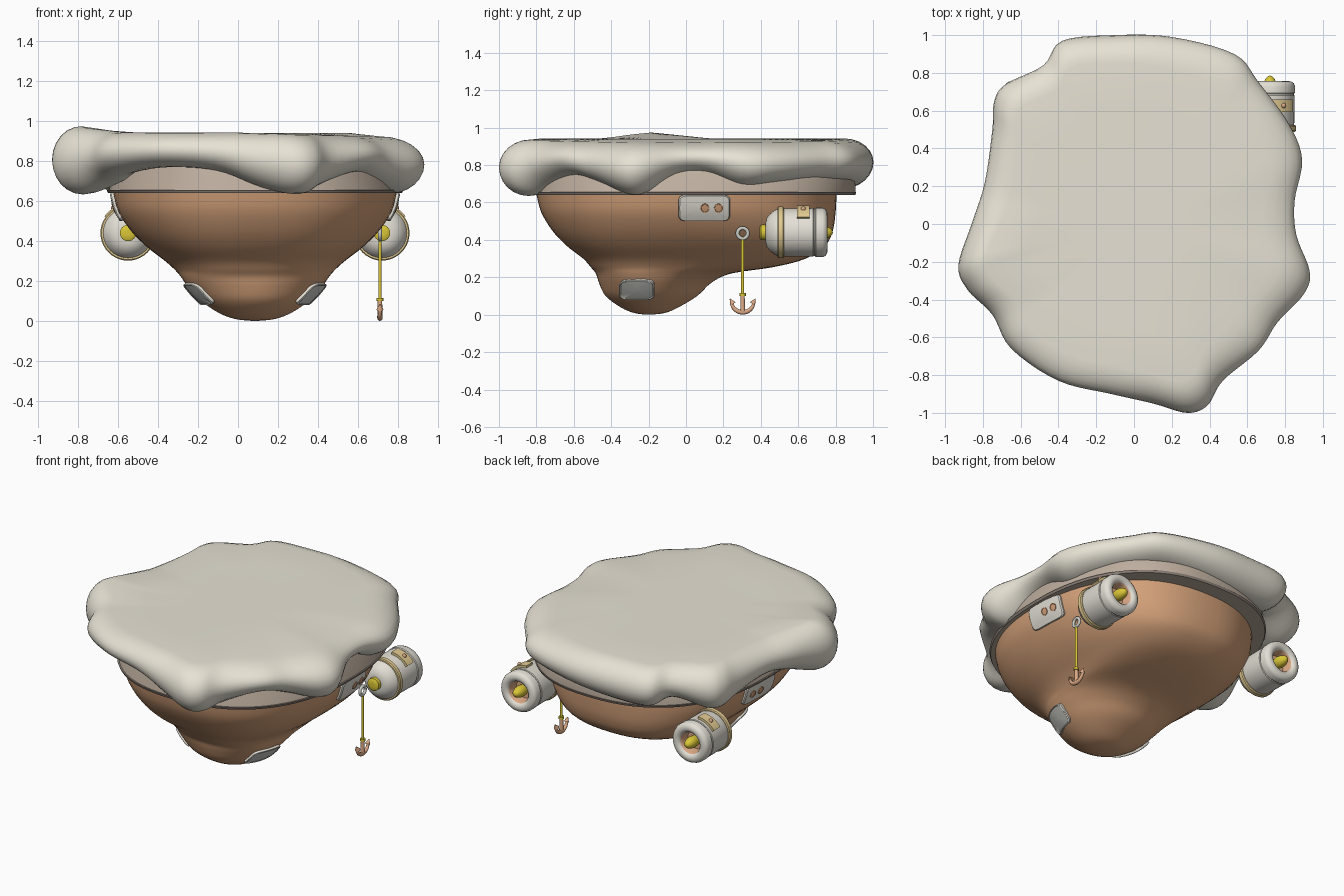
import bpy
import bmesh
from math import sin, cos, pi, radians
from mathutils import Vector
from mathutils.bvhtree import BVHTree

cube = bpy.data.objects.get("Cube")
if cube:
    bpy.data.objects.remove(cube, do_unlink=True)

MID = 0.085  # x of the hull's mirror plane


def material(name, hex_code):
    srgb = [int(hex_code[i:i + 2], 16) / 255 for i in (0, 2, 4)]
    colour = [((c + 0.055) / 1.055) ** 2.4 for c in srgb] + [1]
    mat = bpy.data.materials.new(name)
    mat.use_nodes = True
    mat.diffuse_color = colour
    node = mat.node_tree.nodes["Principled BSDF"]
    node.inputs["Base Color"].default_value = colour
    node.inputs["Roughness"].default_value = 0.7
    return mat


STONE = material("pale stone", "EAE5D7")
COLLAR = material("taupe", "BFAF9F")
RIM = material("dark taupe", "8C8078")
CLAY = material("brown clay", "D5A27A")
METAL = material("light metal", "E3DFD5")
PANEL = material("grey panel", "CBCDC6")
GOLD = material("pale gold", "E2CB92")
YELLOW = material("yellow", "DAC637")
COPPER = material("copper", "DDAA86")


def spline(points, steps, closed=False):
    """Smooth interpolation through tuples of any length."""
    count, result = len(points), []

    def at(i):
        return points[i % count] if closed else points[max(0, min(count - 1, i))]

    for i in range(count if closed else count - 1):
        for s in range(steps):
            t = s / steps
            result.append([0.5 * (2 * b + (c - a) * t + (2 * a - 5 * b + 4 * c - d) * t * t
                                  + (3 * b - a - 3 * c + d) * t ** 3)
                           for a, b, c, d in zip(at(i - 1), at(i), at(i + 1), at(i + 2))])
    return result if closed else result + [list(points[-1])]


def loft(name, rings, mats, bands=None, angle=35):
    """Skin closed rings in order and cap both ends; bands gives a material per strip."""
    bm = bmesh.new()
    rows = [[bm.verts.new(p) for p in ring] for ring in rings]
    n = len(rows[0])
    for k, (low, high) in enumerate(zip(rows, rows[1:])):
        for i in range(n):
            j = (i + 1) % n
            face = bm.faces.new((low[i], low[j], high[j], high[i]))
            face.material_index = bands[k] if bands else 0
    for row, index in ((rows[0], 0), (rows[-1], -1)):
        bm.faces.new(row).material_index = bands[index] if bands else 0
    bmesh.ops.recalc_face_normals(bm, faces=bm.faces)
    mesh = bpy.data.meshes.new(name)
    bm.to_mesh(mesh)
    bm.free()
    obj = bpy.data.objects.new(name, mesh)
    bpy.context.collection.objects.link(obj)
    for mat in mats:
        mesh.materials.append(mat)
    mesh.shade_smooth()
    mesh.set_sharp_from_angle(angle=radians(angle))
    return obj


def rounded(t, power):
    """Point on a unit superellipse."""
    c, s = cos(t), sin(t)
    return (abs(c) ** (2 / power) * (1 if c > 0 else -1),
            abs(s) ** (2 / power) * (1 if s > 0 else -1))


def oval(z, width, front, back, power=2.35, n=72):
    pts = [rounded(2 * pi * i / n, power) for i in range(n)]
    return [(MID + width * x, (front + back) / 2 + (back - front) / 2 * y, z) for x, y in pts]


# Hull: height, half width, front y, back y, squareness
HULL = [(0, .01, -.21, -.19, 2), (.01, .1, -.28, -.11, 2), (.04, .18, -.35, -.04, 2),
        (.1, .27, -.43, .06, 2), (.17, .335, -.465, .135, 2.1), (.22, .37, -.482, .24, 2.3),
        (.255, .4, -.51, .47, 2.45), (.3, .45, -.55, .64, 2.5),
        (.37, .54, -.64, .745, 2.5), (.45, .62, -.715, .785, 2.4),
        (.55, .685, -.775, .8, 2.3), (.645, .71, -.8, .805, 2.25)]
hull = loft("hull", [oval(*row) for row in spline(HULL, 4)], [CLAY], angle=60)
hull_tree = BVHTree.FromPolygons([v.co for v in hull.data.vertices],
                                 [p.vertices for p in hull.data.polygons])

# Collar between hull and slab, with a darker lower rim
loft("collar", [oval(.64, .69, -.78, .78), oval(.64, .735, -.82, .905),
                oval(.655, .742, -.825, .91), oval(.655, .732, -.815, .905),
                oval(.73, .71, -.8, .905), oval(.82, .67, -.78, .87)],
     [COLLAR, RIM], [0, 1, 1, 0, 0])

# Slab outline: x, y, height of the drooping lip's underside
OUTLINE = [(-.38, .97, .68), (-.1, 1, .68), (.2, .99, .7), (.53, .9, .72), (.66, .75, .72),
           (.82, .53, .7), (.89, .34, .69), (.85, .12, .75), (.86, -.06, .74),
           (.93, -.25, .65), (.9, -.37, .645), (.76, -.52, .7), (.66, -.67, .74),
           (.47, -.83, .68), (.39, -.96, .64), (.28, -1, .64), (.1, -.95, .68),
           (-.12, -.9, .75), (-.4, -.83, .77), (-.65, -.66, .74), (-.75, -.48, .69),
           (-.88, -.35, .64), (-.93, -.22, .64), (-.86, 0, .7), (-.79, .22, .73),
           (-.75, .5, .68), (-.74, .65, .65), (-.68, .74, .66), (-.48, .84, .72)]
edge = spline(OUTLINE, 5, closed=True)
slab = [[(x * .6, y * .6, .78) for x, y, b in edge]]
for step in range(15):
    a = radians(-120 + 15 * step)
    ring = []
    for x, y, b in edge:
        point = Vector((x, y, 0))
        # One corner of the lip swells higher; the opposite side slopes more gently
        top = .942 + .032 * max(0, 1 - (point - Vector((-.93, -.22, 0))).length / .4)
        top -= .02 * max(0, x)
        depth = .15 + .09 * max(0, x) * (1 if a > 0 else .3)
        point -= point.normalized() * depth * (1 - cos(a))
        ring.append((point.x, point.y, (top + b) / 2 + (top - b) / 2 * sin(a)))
    slab.append(ring)
for scale in (.6, .3, .02):
    slab.append([(x * scale, y * scale, .94) for x, y, b in edge])
loft("stone_slab", slab, [STONE], angle=70)


def patch(name, side, cy, cz, hy, hz, layers, mats, bands, power=5):
    """Plate laid on the hull; layers are pairs of scale and lift."""
    rings = []
    for scale, lift in layers:
        ring = []
        for i in range(40):
            u, v = rounded(2 * pi * i / 40, power)
            origin = Vector((MID + side * 2, cy + hy * u * scale, cz + hz * v * scale))
            hit, normal, _, _ = hull_tree.ray_cast(origin, Vector((-side, 0, 0)))
            if normal.x * side < 0:
                normal = -normal
            ring.append(hit + normal * lift)
        rings.append(ring)
    loft(name, rings, mats, bands)


def lathe(name, side, profile, mats, bands=None, n=40):
    """Turn (y, radius) points around an engine's axis."""
    rings = [[(MID + side * (.635 + r * cos(2 * pi * i / n)), y, .44 + r * sin(2 * pi * i / n))
              for i in range(n)] for y, r in profile]
    return loft(name, rings, mats, bands)


for side, tag in ((1, "left"), (-1, "right")):
    # Hull plates with portholes, and lower framed windows
    flat = [(1, -.01), (1, .012), (.95, .018), (.6, .018), (.3, .018), (.02, .018)]
    patch(tag + "_porthole_plate", side, .097, .574, .137, .068, flat, [METAL], None, power=7)
    for y in (.1, .172):
        patch(tag + "_porthole", side, y, .575, .023, .023,
              [(1, .015), (1, .022), (.85, .022), (.8, .02), (.02, .02)],
              [CLAY], None, power=2)
    patch(tag + "_window", side, -.26, .14, .092, .05,
          [(1, -.01), (1, .014), (.93, .017), (.89, .013), (.5, .013), (.02, .013)],
          [METAL, PANEL], [0, 0, 0, 1, 1])

    # Engine: shell with hollow nozzle, front band, nose and exhaust cone
    lathe(tag + "_engine_shell", side,
          [(.425, .05), (.432, .078), (.45, .1), (.475, .12), (.5, .128), (.68, .13),
           (.684, .126), (.69, .126), (.694, .132), (.73, .132), (.745, .126), (.754, .113),
           (.757, .098), (.753, .083), (.742, .072), (.72, .066), (.68, .06), (.68, .01)],
          [METAL, COPPER], [0] * 14 + [1] * 3)
    lathe(tag + "_engine_band", side,
          [(.488, .12), (.488, .133), (.494, .138), (.518, .138), (.524, .133), (.524, .12)],
          [GOLD])
    lathe(tag + "_engine_nose", side,
          [(.393, .01), (.393, .03), (.4, .041), (.43, .041), (.44, .03)], [YELLOW], n=24)
    lathe(tag + "_exhaust_cone", side,
          [(.675, .03), (.72, .037), (.745, .034), (.77, .024), (.782, .012), (.785, .002)],
          [YELLOW], n=24)

    # Curved bracket and its bolt on the engine's upper outer side
    def on_engine(a, r, y):
        return (MID + side * (.635 + r * cos(a)), y, .44 + r * sin(a))

    loft(tag + "_engine_bracket",
         [[on_engine(radians(a), r, y) for r, y in
           ((.12, .593), (.145, .593), (.145, .66), (.12, .66))] for a in range(35, 91, 5)],
         [GOLD])
    bpy.ops.mesh.primitive_uv_sphere_add(segments=16, ring_count=8, radius=.013,
                                         location=on_engine(radians(60), .145, .627))
    bolt = bpy.context.object
    bolt.name = tag + "_bracket_bolt"
    bolt.data.materials.append(COPPER)
    bolt.data.shade_smooth()


ROPE_X, ROPE_Y = .71, .303


def tube(name, path, mat, n=14):
    """Round bar along (y, z, radius) points in the rope's plane."""
    rings = []
    for i, (y, z, r) in enumerate(path):
        a, b = path[max(0, i - 1)], path[min(len(path) - 1, i + 1)]
        out = Vector((0, a[1] - b[1], b[0] - a[0])).normalized()
        rings.append([Vector((ROPE_X, y, z)) + r * (cos(2 * pi * k / n) * Vector((1, 0, 0))
                      + sin(2 * pi * k / n) * out) for k in range(n)])
    loft(name, rings, [mat])


# Mooring ring, rope and anchor
bpy.ops.mesh.primitive_torus_add(major_radius=.028, minor_radius=.01, major_segments=28,
                                 minor_segments=10, location=(ROPE_X, ROPE_Y, .435),
                                 rotation=(0, pi / 2, 0))
ring = bpy.context.object
ring.name = "mooring_ring"
ring.data.materials.append(PANEL)
ring.data.shade_smooth()
tube("rope", [(ROPE_Y, .1, .008), (ROPE_Y, .415, .008)], YELLOW)
tube("rope_clasp", [(ROPE_Y, .1, .017), (ROPE_Y, .115, .017)], YELLOW)
tube("anchor_shank", [(ROPE_Y, .015, .014), (ROPE_Y, .06, .012), (ROPE_Y, .105, .011)], COPPER)
arc = [radians(-180 + 12 * i) for i in range(16)]
tube("anchor_arms", [(ROPE_Y + .06 * cos(a), .07 + .057 * sin(a), .007 - .006 * sin(a))
                     for a in arc], COPPER)
for s in (-1, 1):
    tube("anchor_fluke", [(ROPE_Y + s * .052, .058, .017), (ROPE_Y + s * .068, .085, .002)], COPPER)
